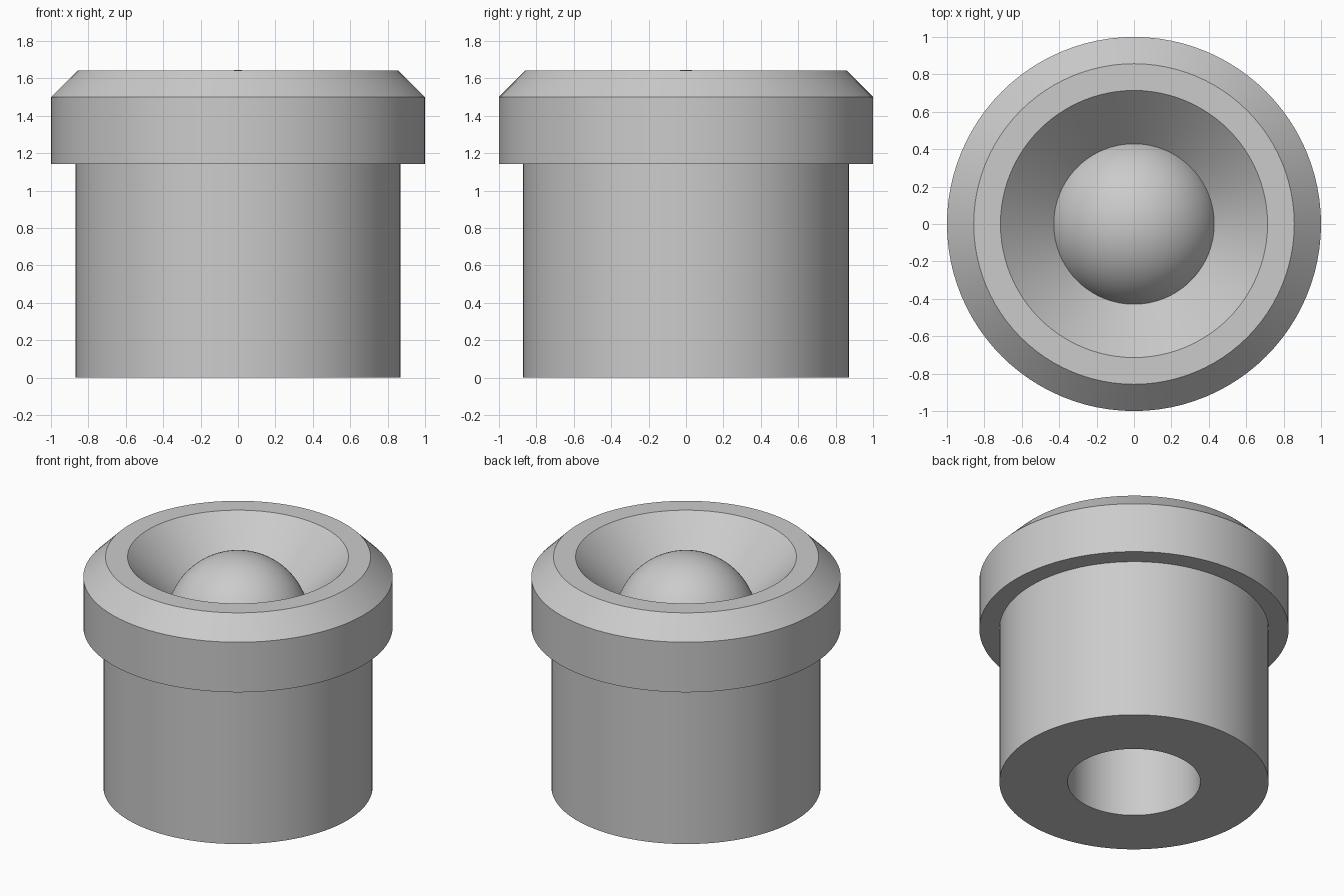
import bpy
import bmesh
import math

SEGMENTS = 96

cube = bpy.data.objects.get("Cube")
if cube:
    bpy.data.objects.remove(cube, do_unlink=True)

# Single plain grey finish
grey = bpy.data.materials.new("plain grey")
grey.use_nodes = True
grey.diffuse_color = (0.6, 0.6, 0.6, 1)
grey.node_tree.nodes["Principled BSDF"].inputs["Base Color"].default_value = (0.6, 0.6, 0.6, 1)


def finish(obj):
    obj.data.materials.append(grey)
    bpy.ops.object.select_all(action="DESELECT")
    obj.select_set(True)
    bpy.context.view_layer.objects.active = obj
    bpy.ops.object.shade_smooth_by_angle(angle=math.radians(30))


def lathe(name, profile):
    """Turn a closed (radius, z) profile around the z axis."""
    bm = bmesh.new()
    rings = []
    for i in range(SEGMENTS):
        a = math.tau * i / SEGMENTS
        rings.append([bm.verts.new((r * math.cos(a), r * math.sin(a), z)) for r, z in profile])
    n = len(profile)
    for i in range(SEGMENTS):
        here, there = rings[i], rings[(i + 1) % SEGMENTS]
        for j in range(n):
            k = (j + 1) % n
            bm.faces.new((here[j], there[j], there[k], here[k]))
    bmesh.ops.recalc_face_normals(bm, faces=bm.faces)
    mesh = bpy.data.meshes.new(name)
    bm.to_mesh(mesh)
    bm.free()
    obj = bpy.data.objects.new(name, mesh)
    bpy.context.collection.objects.link(obj)
    finish(obj)
    return obj


# Flanged sleeve: shank, collar, outer chamfer, flat rim, funnel and bore
BORE = 0.429
FUNNEL_BOTTOM = 1.357
lathe("flanged_sleeve", [
    (BORE, 0.0), (0.87, 0.0), (0.87, 1.143), (1.0, 1.143),
    (1.0, 1.5), (0.857, 1.643), (0.714, 1.643), (BORE, FUNNEL_BOTTOM),
])

# Ball held just below the lip of the funnel
BALL = 0.464
ball_z = FUNNEL_BOTTOM - math.sqrt(BALL ** 2 - BORE ** 2)
bpy.ops.mesh.primitive_uv_sphere_add(segments=SEGMENTS, ring_count=48, radius=BALL,
                                     location=(0, 0, ball_z))
ball = bpy.context.object
ball.name = "ball"
finish(ball)
